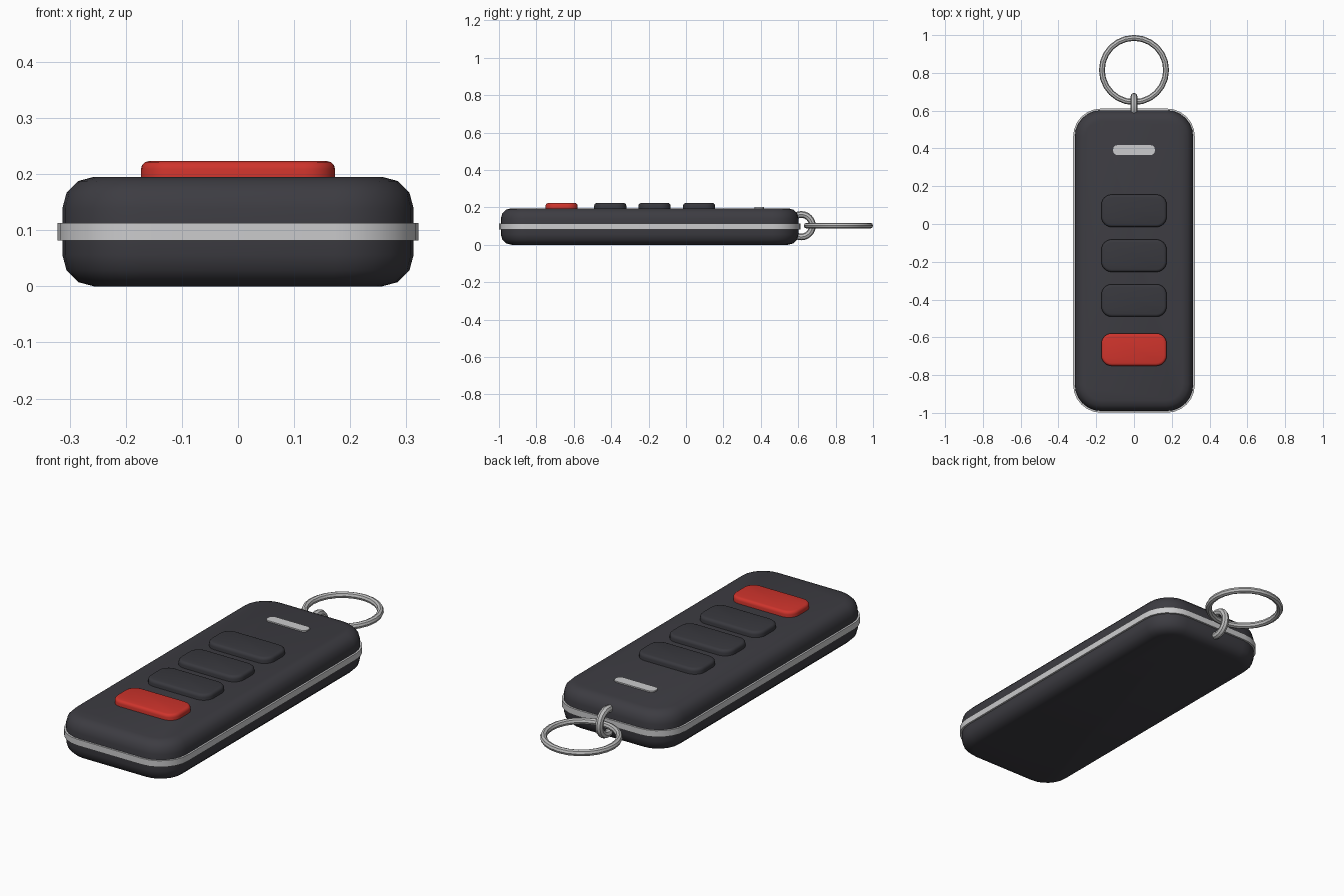
import bpy, bmesh, math
from mathutils import Matrix

cube = bpy.data.objects.get("Cube")
if cube:
    bpy.data.objects.remove(cube)


def material(name, rgb):
    m = bpy.data.materials.new(name)
    m.use_nodes = True
    m.diffuse_color = (*rgb, 1)
    m.node_tree.nodes["Principled BSDF"].inputs["Base Color"].default_value = (*rgb, 1)
    return m


charcoal = material("charcoal plastic", (0.046, 0.045, 0.054))
dark = material("dark rubber", (0.040, 0.040, 0.048))
red = material("red rubber", (0.62, 0.034, 0.025))
silver = material("silver trim", (0.60, 0.60, 0.61))
steel = material("steel", (0.52, 0.52, 0.52))


def smooth(obj, mat):
    obj.data.materials.append(mat)
    bpy.ops.object.select_all(action="DESELECT")
    obj.select_set(True)
    bpy.context.view_layer.objects.active = obj
    bpy.ops.object.shade_smooth_by_angle(angle=math.radians(40))


def slab(name, size, y, z0, z1, corner, mat, rim=0, bottom_rim=False, segments=6):
    """Rounded rectangle block with an optional softened rim."""
    bm = bmesh.new()
    bmesh.ops.create_cube(bm, size=1)
    bmesh.ops.transform(bm, verts=bm.verts, matrix=Matrix.Translation(
        (0, y, (z0 + z1) / 2)) @ Matrix.Diagonal((*size, z1 - z0, 1)))
    upright = [e for e in bm.edges if abs(e.verts[0].co.z - e.verts[1].co.z) > 1e-4]
    bmesh.ops.bevel(bm, geom=upright, offset=corner, segments=segments,
                    profile=0.5, affect="EDGES")
    if rim:
        levels = [z1, z0] if bottom_rim else [z1]
        edges = [e for e in bm.edges for z in levels
                 if all(abs(v.co.z - z) < 1e-5 for v in e.verts)]
        bmesh.ops.bevel(bm, geom=edges, offset=rim, segments=3,
                        profile=0.5, affect="EDGES")
    mesh = bpy.data.meshes.new(name)
    bm.to_mesh(mesh)
    bm.free()
    obj = bpy.data.objects.new(name, mesh)
    bpy.context.collection.objects.link(obj)
    smooth(obj, mat)


def ring(name, y, z, major, minor, mat, rotation=(0, 0, 0)):
    bpy.ops.mesh.primitive_torus_add(
        location=(0, y, z), rotation=rotation, major_radius=major,
        minor_radius=minor, major_segments=24, minor_segments=8)
    obj = bpy.context.object
    obj.name = name
    smooth(obj, mat)


# Case and the trim band around its seam
slab("case", (0.626, 1.592), -0.194, 0, 0.195, 0.14, charcoal, 0.056, True)
slab("trim_band", (0.644, 1.61), -0.194, 0.082, 0.113, 0.148, silver)

# Push buttons
for i, y in enumerate((0.07, -0.168, -0.405)):
    slab(f"button_{i + 1}", (0.346, 0.172), y, 0.185, 0.223, 0.055, dark, 0.014)
slab("alarm_button", (0.346, 0.172), -0.665, 0.185, 0.223, 0.055, red, 0.014)

# Indicator light
slab("indicator_light", (0.22, 0.052), 0.391, 0.19, 0.201, 0.02, silver, segments=3)

# Upright loop at the back and the key ring through it
ring("key_loop", 0.616, 0.102, 0.06, 0.018, steel, (0, math.pi / 2, 0))
ring("key_ring", 0.815, 0.102, 0.17, 0.0155, steel)
